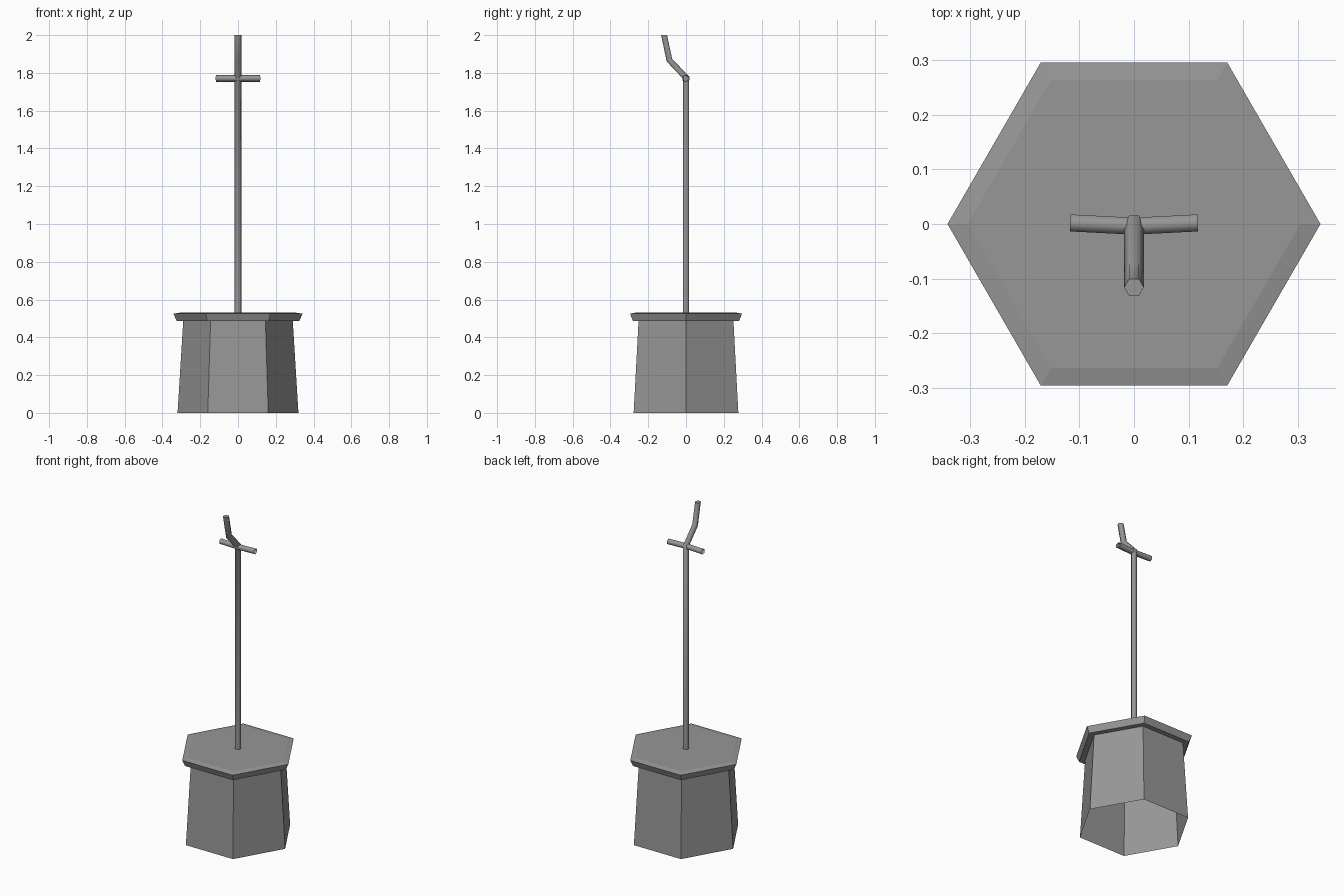
import bpy
import bmesh
from math import cos, sin, pi, radians
from mathutils import Vector

if "Cube" in bpy.data.objects:
    bpy.data.objects.remove(bpy.data.objects["Cube"])

# Dark grey finish shared by all parts
dark = bpy.data.materials.new("dark_grey")
dark.diffuse_color = (0.31, 0.31, 0.31, 1)
dark.use_nodes = True
dark.node_tree.nodes["Principled BSDF"].inputs["Base Color"].default_value = dark.diffuse_color


def finish(bm, name, smooth_angle=None):
    bmesh.ops.recalc_face_normals(bm, faces=bm.faces[:])
    mesh = bpy.data.meshes.new(name)
    bm.to_mesh(mesh)
    bm.free()
    mesh.materials.append(dark)
    obj = bpy.data.objects.new(name, mesh)
    bpy.context.collection.objects.link(obj)
    if smooth_angle:
        for p in mesh.polygons:
            p.use_smooth = True
        mesh.set_sharp_from_angle(angle=smooth_angle)
    return obj


def skin(bm, rings, cap_end):
    """Join consecutive vertex rings with quads; optionally close the last one."""
    for a, b in zip(rings, rings[1:]):
        n = len(a)
        for i in range(n):
            j = (i + 1) % n
            bm.faces.new((a[i], a[j], b[j], b[i]))
    if cap_end:
        bm.faces.new(rings[-1])


def hex_stack(name, profile):
    """Six-sided solid from (radius, z) pairs, open underneath."""
    bm = bmesh.new()
    rings = [[bm.verts.new((r * cos(i * pi / 3), r * sin(i * pi / 3), z))
              for i in range(6)] for r, z in profile]
    skin(bm, rings, True)
    return finish(bm, name)


def hex_tube(name, path, side, radius, cap_end, end_dir=None):
    """Six-sided tube along a planar path; side is normal to the bend plane."""
    bm = bmesh.new()
    pts = [Vector(p) for p in path]
    side = Vector(side)
    dirs = [(b - a).normalized() for a, b in zip(pts, pts[1:])]
    rings = []
    for k, p in enumerate(pts):
        before, after = dirs[max(k - 1, 0)], dirs[min(k, len(dirs) - 1)]
        t = (before + after).normalized()
        miter = 1 / t.dot(before)
        if k == len(pts) - 1 and end_dir:
            t = Vector(end_dir)
        up = t.cross(side).normalized() * miter
        rings.append([bm.verts.new(p + radius * (side * cos(i * pi / 3) + up * sin(i * pi / 3)))
                      for i in range(6)])
    skin(bm, rings, cap_end)
    return finish(bm, name, radians(65))


# Tapered hexagonal pedestal with a bevelled, overhanging lid
hex_stack("pedestal", [(0.32, 0), (0.29, 0.487), (0.325, 0.487), (0.342, 0.525), (0.305, 0.531)])

# Upright pole leaning forward at the top, tip cut level
hex_tube("pole", [(0, 0, 0.529), (0, 0, 1.775), (0, -0.088, 1.868), (0, -0.116, 2.0)],
         (1, 0, 0), 0.018, True, (0, 0, 1))

# Slightly bowed hollow crossbar
hex_tube("crossbar", [(-0.117, 0.002, 1.771), (0, -0.004, 1.771), (0.117, 0.002, 1.771)],
         (0, 0, 1), 0.018, False)
